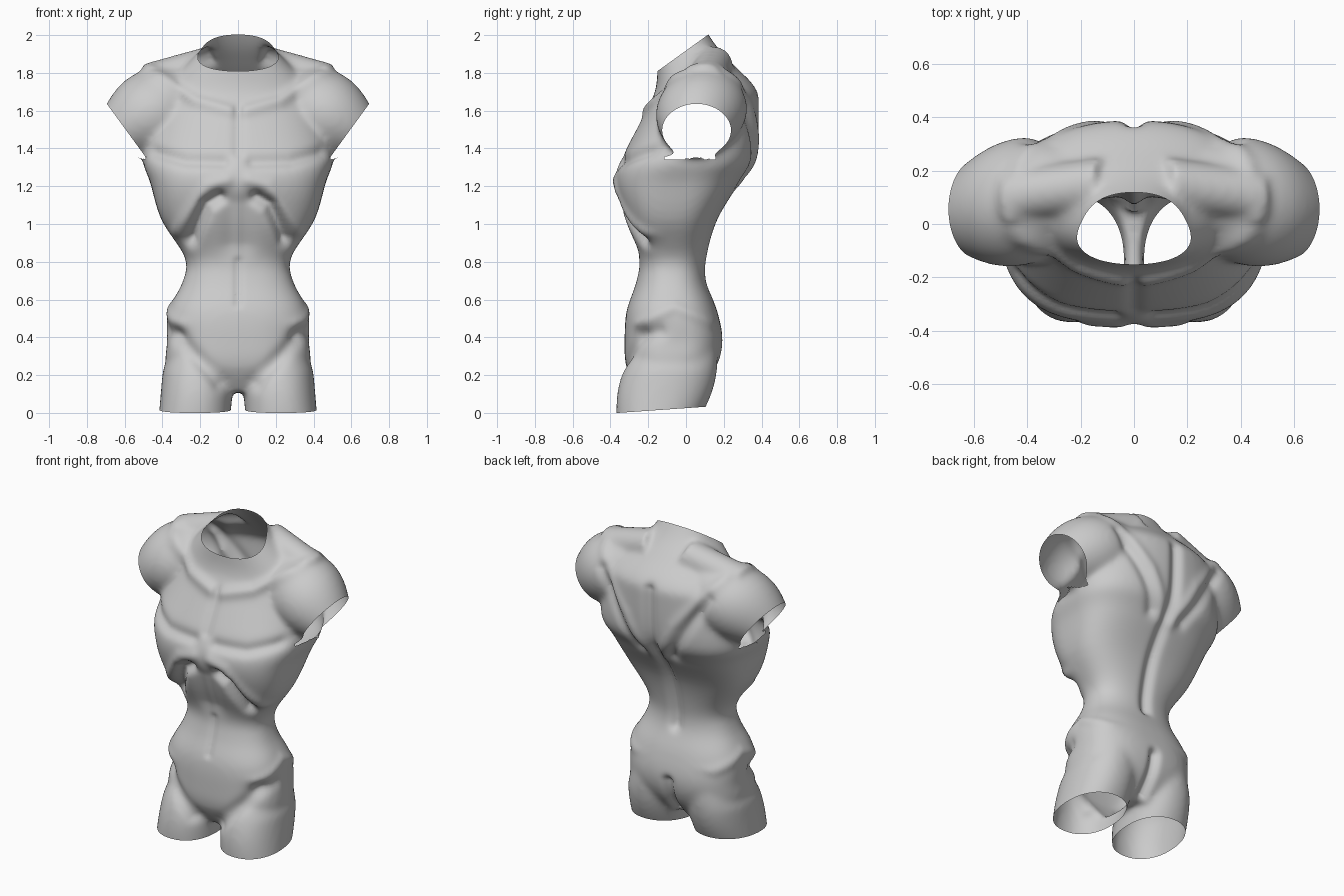
import bpy, bmesh, math
from mathutils import Vector

if "Cube" in bpy.data.objects:
    bpy.data.objects.remove(bpy.data.objects["Cube"])

SEG = 48


def spow(v, p):
    return math.copysign(abs(v) ** p, v)


def bell(x, centre, width):
    return math.exp(-((x - centre) / width) ** 2)


def loft(bm, rings):
    """Closed loft through superellipse rings (centre, u axis, v axis, exponent)."""
    loops = []
    for c, u, v, e in rings:
        c, u, v = Vector(c), Vector(u), Vector(v)
        angles = [2 * math.pi * i / SEG for i in range(SEG)]
        loops.append([bm.verts.new(c + u * spow(math.cos(a), 2 / e) + v * spow(math.sin(a), 2 / e))
                      for a in angles])
    for a, b in zip(loops, loops[1:]):
        for i in range(SEG):
            j = (i + 1) % SEG
            bm.faces.new((a[i], a[j], b[j], b[i]))
    bm.faces.new(loops[0])
    bm.faces.new(loops[-1])


def spline(rows, steps=4):
    """Catmull-Rom through the rows."""
    rows = [Vector(r) for r in rows]
    pad = [rows[0]] + rows + [rows[-1]]
    out = []
    for a, b, c, d in zip(pad, pad[1:], pad[2:], pad[3:]):
        for k in range(steps):
            t = k / steps
            out.append(b + (c - a) * (t / 2) + (a * 2 - b * 5 + c * 4 - d) * (t * t / 2)
                       + (b * 3 - a - c * 3 + d) * (t ** 3 / 2))
    return out + [rows[-1]]


def seg_dist2(p, a, b):
    a, b = Vector(a), Vector(b)
    d = b - a
    t = max(0.0, min(1.0, (p - a).dot(d) / d.length_squared))
    return (p - a - d * t).length_squared


bm = bmesh.new()

# trunk profile: z, half width, front y, back y
trunk = [(.11, .18, -.24, .06), (.24, .37, -.315, .16), (.38, .375, -.325, .195),
         (.54, .37, -.315, .165), (.69, .295, -.265, .11), (.82, .28, -.25, .11),
         (1.02, .405, -.325, .165), (1.22, .465, -.375, .285), (1.36, .505, -.335, .37),
         (1.62, .45, -.2, .388), (1.72, .41, -.16, .37), (1.84, .28, -.15, .255),
         (1.95, .18, -.145, .155), (2.1, .15, -.14, .06)]
loft(bm, [((0, (f + b) / 2, z), (w, 0, 0), (0, (b - f) / 2, 0),
           2.2 + .75 * bell(z, 1.15, .3) + .5 * bell(z, .4, .25))
          for z, w, f, b in spline(trunk)])

STEPS = [i / 12 for i in range(13)]
for s in (-1, 1):
    # shoulder and upper arm stump, swelling in the middle
    a, b = Vector((s * .2, .12, 1.74)), Vector((s * .66, .045, 1.455))
    radii = [(t, .13 + .1 * math.sin(math.pi * t)) for t in STEPS]
    loft(bm, [(a.lerp(b, t), (s * .59 * r, 0, .81 * r), (0, r + .01, 0), 1.95) for t, r in radii])
    # muscle sloping from neck to shoulder
    a, b = Vector((s * .12, .15, 1.85)), Vector((s * .48, .10, 1.75))
    loft(bm, [(a.lerp(b, t), (s * .03, 0, .095), (0, .10, 0), 2) for t in STEPS])
    # thigh, leaning forward
    a, b = Vector((s * .19, -.03, .44)), Vector((s * .235, -.16, -.08))
    loft(bm, [(a.lerp(b, t), (.13 + .06 * min(1, t / .42), 0, 0),
               (0, .18 + .025 * t + .06 * math.sin(math.pi * t), 0), 2.2) for t in STEPS])

bmesh.ops.recalc_face_normals(bm, faces=bm.faces[:])
mesh = bpy.data.meshes.new("torso")
bm.to_mesh(mesh)
bm.free()
torso = bpy.data.objects.new("torso", mesh)
bpy.context.collection.objects.link(torso)

# fuse the masses into one skin
rm = torso.modifiers.new("fuse", 'REMESH')
rm.mode = 'VOXEL'
rm.voxel_size = 0.015
sm = torso.modifiers.new("soften", 'SMOOTH')
sm.factor = 0.5
sm.iterations = 16
dg = bpy.context.evaluated_depsgraph_get()
dg.update()
fused = bpy.data.meshes.new_from_object(torso.evaluated_get(dg))
torso.modifiers.clear()
torso.data = fused

# mirrored sculpt strokes: width, amount, path of (|x|, z)
front = [
    (.035, .02, (.04, 1.6), (.22, 1.65), (.46, 1.81)),    # collar bone
    (.03, -.012, (0, 1.38), (0, 1.6)),                    # breastbone
    (.035, -.02, (.08, 1.33), (.28, 1.335), (.44, 1.38)), # chest fold
    (.035, .015, (.06, 1.23), (.16, 1.2), (.33, .96)),    # rib arch
    (.035, -.05, (.1, 1.14), (.17, 1.1), (.25, .92)),     # under the arch
    (.06, -.018, (.03, 1.1), (.03, .9)),                  # upper belly
    (.02, -.012, (0, .58), (0, .8)),                      # belly line
    (.04, -.02, (.33, .42), (.1, .16)),                   # groin
]
back = [
    (.035, -.03, (0, .7), (0, 1.68)),                     # spine
    (.035, .012, (.04, 1.22), (.17, 1.48), (.43, 1.8)),   # trapezius edge
    (.035, -.02, (.12, 1.25), (.38, 1.69)),               # below trapezius
    (.03, -.04, (0, .1), (0, .36)),                       # seat cleft
]
# side strokes run through (y, z)
side = [(.03, .01, (-.25, .47), (-.06, .56), (.13, .48)),  # hip crest
        (.04, -.018, (-.24, .41), (-.14, .43))]            # hip notch

moves = []
for v in fused.vertices:
    co, n = v.co, v.normal
    flat, profile = Vector((abs(co.x), co.z)), Vector((co.y, co.z))
    total = 0.0
    for strokes, facing, p in ((front, -n.y, flat), (back, n.y, flat), (side, abs(n.x), profile)):
        if facing <= 0.05:
            continue
        for width, amount, *path in strokes:
            d2 = min(seg_dist2(p, a, b) for a, b in zip(path, path[1:]))
            total += amount * min(1.0, facing * 1.6) * math.exp(-d2 / (width * width))
    moves.append(n * total)
for v, m in zip(fused.vertices, moves):
    v.co += m

# open the neck, arm and leg ends
bm = bmesh.new()
bm.from_mesh(fused)


def cut(point, normal, keep=lambda c: True):
    faces = [f for f in bm.faces if keep(f.calc_center_median())]
    edges = {e for f in faces for e in f.edges}
    verts = {v for f in faces for v in f.verts}
    bmesh.ops.bisect_plane(bm, geom=list(verts) + list(edges) + faces, plane_co=point,
                           plane_no=normal, clear_outer=True)


cut((0, -.15, 1.81), (0, -.72, 1))
cut((0, -.36, 0), (0, .07, -1))
for s in (-1, 1):
    cut((s * .595, .05, 1.5), (s * .81, 0, -.59), lambda c: c.x * s > .485 and c.z > 1.355)
bm.to_mesh(fused)
bm.free()

for p in fused.polygons:
    p.use_smooth = True
